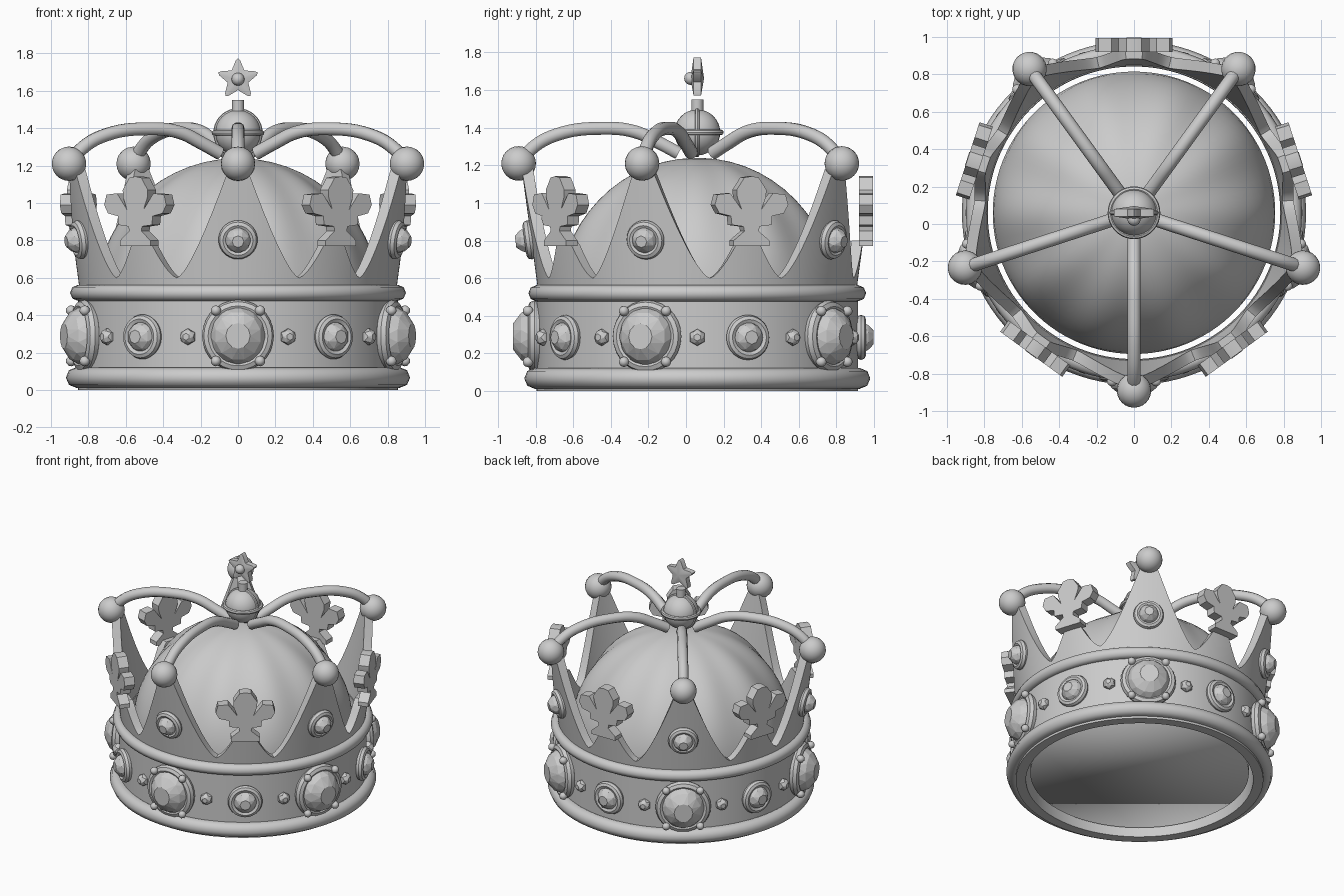
import bpy, bmesh
from math import sin, cos, pi, radians
from mathutils import Matrix, Vector

if "Cube" in bpy.data.objects:
    bpy.data.objects.remove(bpy.data.objects["Cube"])

CY = 0.06  # crown axis lies at y = CY


def finish(name, bm, mat=None, angle=35):
    bmesh.ops.recalc_face_normals(bm, faces=bm.faces[:])
    me = bpy.data.meshes.new(name)
    bm.to_mesh(me)
    bm.free()
    if angle:
        me.shade_smooth()
        me.set_sharp_from_angle(angle=radians(angle))
    ob = bpy.data.objects.new(name, me)
    bpy.context.collection.objects.link(ob)
    ob.matrix_world = mat or Matrix.Translation((0, CY, 0))
    return ob


def frame(deg, r, z, tilt=0):
    """Local x = tangent, y = up, z = outward, at an angle measured from the front."""
    a = radians(deg)
    m = Matrix(((cos(a), 0, sin(a), r * sin(a)),
                (sin(a), 0, -cos(a), CY - r * cos(a)),
                (0, 1, 0, z), (0, 0, 0, 1)))
    return m @ Matrix.Rotation(radians(tilt), 4, 'X')


def skin(rings, wrap_rings, cap=False):
    bm = bmesh.new()
    rows = [[bm.verts.new(p) for p in ring] for ring in rings]
    n, m = len(rows[0]), len(rows)
    for i in range(m if wrap_rings else m - 1):
        a, b = rows[i], rows[(i + 1) % m]
        for j in range(n):
            k = (j + 1) % n
            bm.faces.new((a[j], a[k], b[k], b[j]))
    if cap:
        bm.faces.new(rows[0])
        bm.faces.new(rows[-1])
    return bm


def lathe(profile, n=80, sx=1, sy=1, closed=True, cap=False):
    return skin([[(r * sx * sin(2 * pi * j / n), r * sy * cos(2 * pi * j / n), z) for j in range(n)]
                 for r, z in profile], closed, cap)


def ring_profile(r, minor, z=0, seg=8, sz=1):
    return [(r + minor * cos(2 * pi * i / seg), z + sz * minor * sin(2 * pi * i / seg)) for i in range(seg)]


def ball(name, r, mat, u=20, v=12):
    bm = bmesh.new()
    bmesh.ops.create_uvsphere(bm, u_segments=u, v_segments=v, radius=r)
    return finish(name, bm, mat)


def gem(name, r, h, mat, n=10, sy=1):
    """Faceted cut stone: girdle, twisted crown and table."""
    bm = bmesh.new()
    for rr, z, tw in ((0.9, -0.4, 0), (1, 0.15, 0), (0.8, 0.65, 0.5), (0.42, 1, 0)):
        for j in range(n):
            a = 2 * pi * (j + tw) / n
            bm.verts.new((r * rr * sin(a), r * rr * sy * cos(a), h * z))
    bmesh.ops.convex_hull(bm, input=bm.verts[:])
    return finish(name, bm, mat, 0)


def setting(name, r, minor, mat, sy=1):
    """Rounded collar with a backing plate behind the stone."""
    finish(name, lathe(ring_profile(r - minor, minor, 0.01, 8, 1.1), 28, 1, sy), mat)
    finish(name + "_back", lathe([(r - minor, -0.05), (r - minor, 0.01)], 28, 1, sy, False, True), mat)


def extrude(name, pts, depth, mat):
    bm = bmesh.new()
    f = bm.faces.new([bm.verts.new((x, y, 0)) for x, y in pts])
    new = bmesh.ops.extrude_face_region(bm, geom=[f])['geom']
    bmesh.ops.translate(bm, vec=(0, 0, depth), verts=[v for v in new if isinstance(v, bmesh.types.BMVert)])
    return finish(name, bm, mat, 25)


# Band and its two rims
finish("band", lathe([(0.785, 0), (0.855, 0), (0.855, 0.56), (0.785, 0.56)], 96))
finish("lower_rim", lathe(ring_profile(0.865, 0.055, 0.067), 96), angle=50)
finish("upper_rim", lathe(ring_profile(0.855, 0.043, 0.52), 96), angle=50)


# Pointed wall leaning outward, tall points with small rises between
def wall_top(deg):
    d = deg % 72
    d = min(d, 72 - d)
    if d <= 22.5:
        return min(1.18, 0.6 + 0.72 * (1 - d / 22.5) ** 1.45)
    return 0.6 + 0.2 * min(1, 1.6 * ((d - 22.5) / 13.5) ** 1.5)


def wall_ring(offset, top):
    out = []
    for j in range(240):
        deg = j * 1.5
        z = wall_top(deg) if top else 0.5
        r = 0.85 + 0.135 * (z - 0.56) - offset
        out.append((r * sin(radians(deg)), -r * cos(radians(deg)), z))
    return out


finish("pointed_wall", skin([wall_ring(0, False), wall_ring(0, True),
                             wall_ring(0.06, True), wall_ring(0.06, False)], True))

# Padded cap with soft pleats
rings = []
prof = [(0.755, 0.055, 0), (0.755, 0.3, 0), (0.755, 0.5, 0)]
for i in range(1, 15):
    t = i / 14 * pi / 2 * 0.985
    prof.append((0.755 * cos(t), 0.5 + 0.74 * sin(t), 0.022 * sin(2 * t)))
for r, z, amp in prof:
    ring = []
    for j in range(100):
        a = 2 * pi * j / 100
        rr = r * (1 - amp * (1 + cos(10 * a)))
        ring.append((rr * sin(a), -rr * cos(a), z))
    rings.append(ring)
finish("padded_cap", skin(rings, False, True), angle=100)

# Ornament outline, right half from foot to tip
half = [(0.1, 0.77), (0.1, 0.80), (0.04, 0.85), (0.045, 0.875), (0.11, 0.883), (0.115, 0.93),
        (0.18, 0.945), (0.205, 0.99), (0.19, 1.045), (0.12, 1.052), (0.055, 0.965),
        (0.08, 1.03), (0.083, 1.07), (0.04, 1.135)]
lily = half + [(0, 1.142)] + [(-x, z) for x, z in reversed(half)]

# Arch centre line as (radius, height)
arch = [(0.95, 1.2), (0.885, 1.285), (0.75, 1.362), (0.5, 1.397), (0.33, 1.378), (0.2, 1.318), (0.1, 1.265)]

for k in range(5):
    d = 72 * k
    # Tall point: ball, jewel and arch
    ball("point_ball", 0.092, frame(d, 0.95, 1.21))
    m = frame(d, 0.882, 0.805, 7.7)
    setting("point_setting", 0.105, 0.025, m)
    gem("point_gem", 0.075, 0.085, m, 8)
    cu = bpy.data.curves.new("arch", 'CURVE')
    cu.dimensions = '3D'
    cu.bevel_depth = 0.036
    cu.bevel_resolution = 3
    cu.use_fill_caps = True
    cu.resolution_u = 6
    sp = cu.splines.new('BEZIER')
    sp.bezier_points.add(len(arch) - 1)
    for bp, (r, z) in zip(sp.bezier_points, arch):
        bp.co = (0, z, r)
        bp.handle_left_type = bp.handle_right_type = 'AUTO'
    ob = bpy.data.objects.new("arch", cu)
    bpy.context.collection.objects.link(ob)
    ob.matrix_world = frame(d, 0, 0)
    # Large band jewel with four prongs
    m = frame(d, 0.855, 0.29)
    setting("large_setting", 0.192, 0.032, m)
    gem("large_gem", 0.155, 0.125, m, 12, 1.05)
    for sx in (-1, 1):
        for sy in (-1, 1):
            ball("prong", 0.028, m @ Matrix.Translation((sx * 0.118, sy * 0.135, 0.045)), 10, 6)
    # Medium jewel and flower ornament between points
    m = frame(d + 36, 0.86, 0.285)
    setting("medium_setting", 0.12, 0.025, m)
    gem("medium_gem", 0.087, 0.078, m, 8)
    extrude("flower_ornament", lily, 0.075, frame(d + 36, 0.86, 0))
    # Small studs
    for s in (18, 54):
        gem("small_stud", 0.045, 0.04, frame(d + s, 0.86, 0.285), 6)

# Orb with crossing hoops and stem
at = Matrix.Translation((0, CY, 1.375))
ball("orb", 0.122, at, 28, 16)
finish("orb_belt", lathe(ring_profile(0.126, 0.015), 36), at)
finish("orb_hoop", lathe(ring_profile(0.12, 0.012), 36), at @ Matrix.Rotation(pi / 2, 4, 'X'))
finish("stem", lathe([(0.032, 1.47), (0.032, 1.55)], 16, closed=False, cap=True))

# Star finial with blunt tips, faces swelling to the centre
bm = bmesh.new()
rim = []
for j in range(20):
    r = (0.112, 0.102, 0.058, 0.102)[j % 4]
    a = 2 * pi / 5 * (j // 4 + (0, 0.09, 0.5, 0.91)[j % 4])
    rim.append([bm.verts.new((r * sin(a), r * cos(a), s * 0.02)) for s in (-1, 1)])
mid = [bm.verts.new((0, 0, s * 0.036)) for s in (-1, 1)]
for j in range(20):
    a, b = rim[j], rim[(j + 1) % 20]
    bm.faces.new((a[0], b[0], b[1], a[1]))
    for s in (0, 1):
        bm.faces.new((a[s], b[s], mid[s]))
finish("star", bm, frame(0, 0, 1.662), 40)
ball("star_stone", 0.035, frame(0, 0.035, 1.662), 12, 8)
